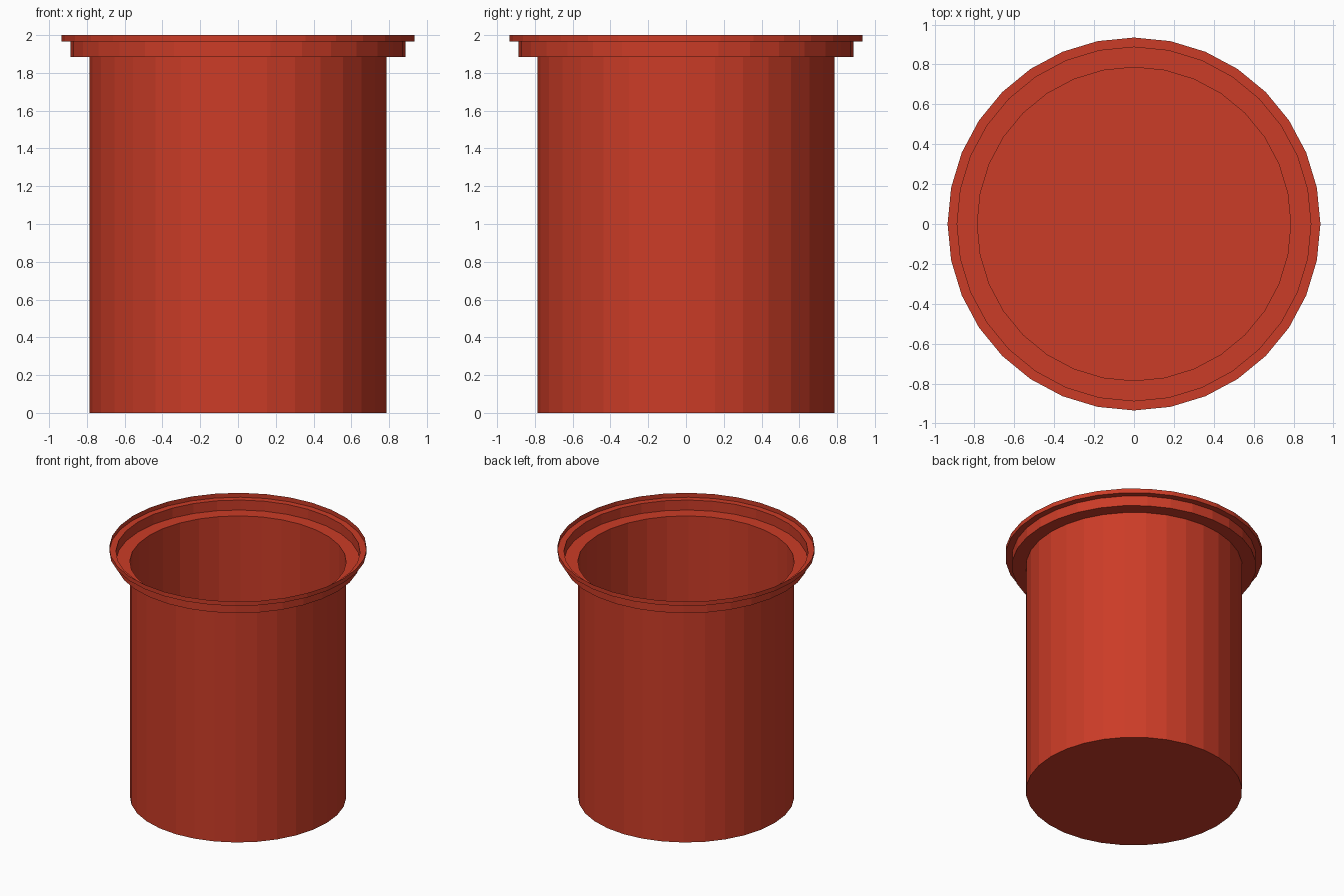
import bpy, bmesh, math

if "Cube" in bpy.data.objects:
    bpy.data.objects.remove(bpy.data.objects["Cube"])

SIDES = 32

# One flat colour
red = bpy.data.materials.new("brick red")
red.diffuse_color = (0.60, 0.045, 0.02, 1)
red.use_nodes = True
red.node_tree.nodes["Principled BSDF"].inputs["Base Color"].default_value = red.diffuse_color

# Thin-walled cup profile: body, lower rim step, upper rim step (radius, height)
profile = [(0.786, 0.0), (0.786, 1.885), (0.887, 1.885),
           (0.887, 1.965), (0.935, 1.965), (0.935, 2.0)]

bm = bmesh.new()
rings = []
for r, z in profile:
    rings.append([bm.verts.new((r * math.cos(2 * math.pi * i / SIDES),
                                r * math.sin(2 * math.pi * i / SIDES), z))
                  for i in range(SIDES)])

# Walls and ledges between neighbouring rings
for low, high in zip(rings, rings[1:]):
    for i in range(SIDES):
        j = (i + 1) % SIDES
        bm.faces.new((low[i], low[j], high[j], high[i]))

# Closed bottom, open top
bm.faces.new(rings[0][::-1])

mesh = bpy.data.meshes.new("cup")
bm.to_mesh(mesh)
bm.free()
mesh.materials.append(red)
cup = bpy.data.objects.new("cup", mesh)
bpy.context.collection.objects.link(cup)
